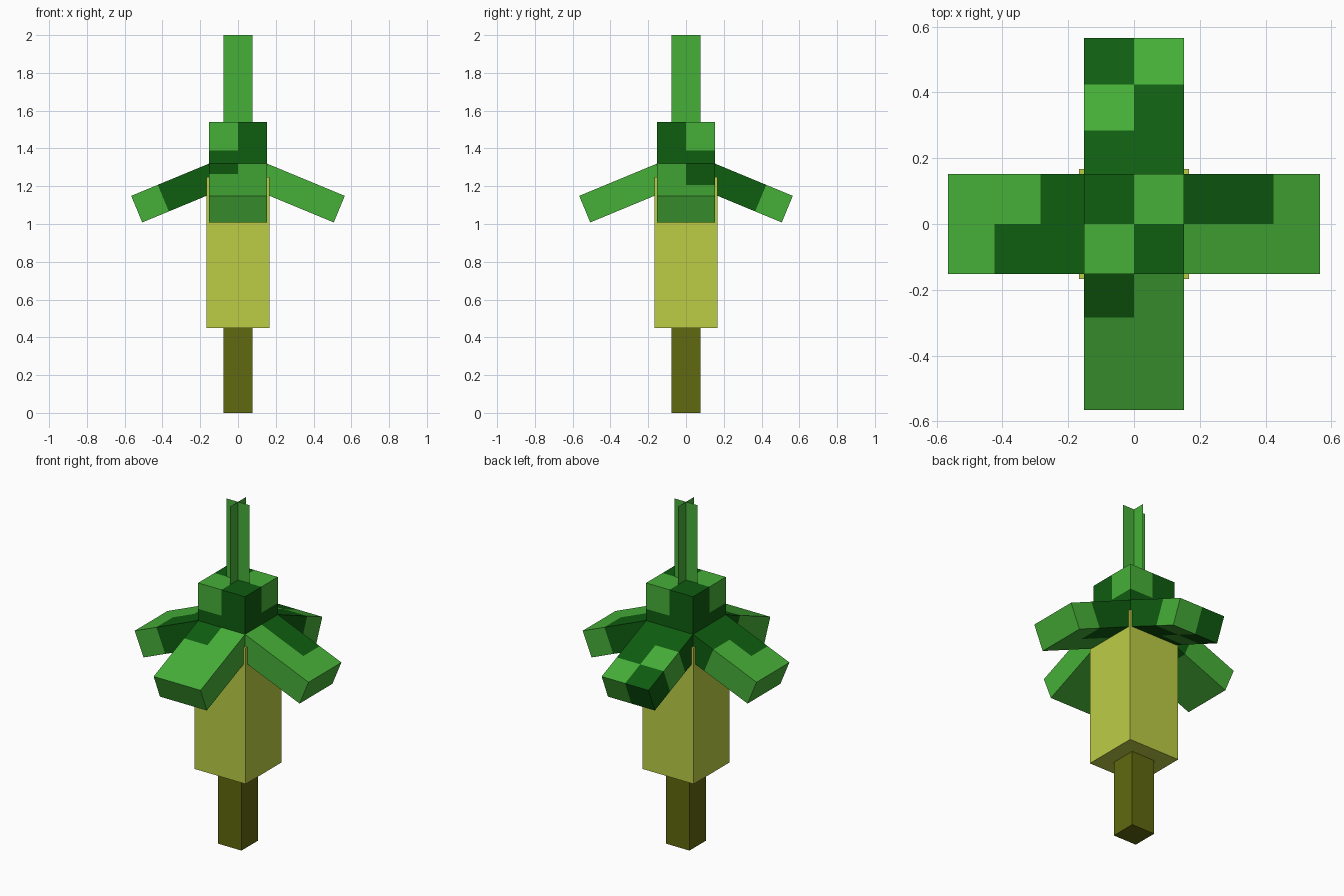
import bpy, bmesh, math
from mathutils import Matrix, Vector

if "Cube" in bpy.data.objects:
    bpy.data.objects.remove(bpy.data.objects["Cube"])

U = 0.0762                      # base grid unit of the blocky model


def material(name, rgb):
    def lin(c):
        c /= 255
        return c / 12.92 if c <= 0.04045 else ((c + 0.055) / 1.055) ** 2.4
    m = bpy.data.materials.new(name)
    m.diffuse_color = (*[lin(c) for c in rgb], 1)
    m.use_nodes = True
    m.node_tree.nodes["Principled BSDF"].inputs["Base Color"].default_value = m.diffuse_color
    return m


LIGHT = material("leaf_green", (70, 175, 56))
DARK = material("deep_green", (15, 93, 16))
YELLOW = material("pale_yellow_green", (188, 205, 70))
OLIVE = material("olive_brown", (96, 104, 14))


def finish(name, bm, mats, rule=None, matrix=None):
    """Colour faces by a rule, place the mesh and link it."""
    bm.normal_update()
    if rule:
        for f in bm.faces:
            f.material_index = rule(f.calc_center_median(), f.normal)
    if matrix:
        bm.transform(matrix)
    me = bpy.data.meshes.new(name)
    bm.to_mesh(me)
    bm.free()
    for m in mats:
        me.materials.append(m)
    ob = bpy.data.objects.new(name, me)
    bpy.context.collection.objects.link(ob)
    return ob


def box(lo, hi, cuts=()):
    """Box between two corners, sliced at (axis, value) cuts."""
    lo, hi = Vector(lo), Vector(hi)
    bm = bmesh.new()
    bmesh.ops.create_cube(bm, size=1, matrix=Matrix.Translation((lo + hi) / 2)
                          @ Matrix.Diagonal((*(hi - lo), 1)))
    for axis, value in cuts:
        co, no = Vector(), Vector()
        co[axis], no[axis] = value, 1
        bmesh.ops.bisect_plane(bm, geom=bm.verts[:] + bm.edges[:] + bm.faces[:],
                               plane_co=co, plane_no=no)
    return bm


# Stem and body
finish("stem", box((-U, -U, 0), (U, U, 0.452)), [OLIVE])
finish("body", box((-0.167, -0.167, 0.45), (0.167, 0.167, 1.25)), [YELLOW])

# Cap: light upper blocks on two opposite corners, dark elsewhere
W = 2 * U
CAP_TOP = 1.541
finish("cap", box((-W, -W, CAP_TOP - 4 * U), (W, W, CAP_TOP),
                  [(0, 0), (1, 0), (2, CAP_TOP - 2 * U)]),
       [LIGHT, DARK],
       lambda c, n: 0 if c.x * c.y > 0 and c.z > CAP_TOP - 2 * U else 1)

# Drooping leaves: colour rows from base to tip for the +y half, -y half
LEAVES = {
    "right_leaf": (0, "DDL", "LLL"),
    "back_leaf": (90, "DLD", "DDL"),
    "left_leaf": (180, "DDL", "DLL"),
    "front_leaf": (270, "LLL", "DLL"),
}
for name, (turn, plus, minus) in LEAVES.items():
    def rule(c, n, plus=plus, minus=minus, name=name):
        row = min(2, max(0, int(c.x / W)))
        if name == "left_leaf" and n.z < -0.5:
            return int(row == 0)        # plain underside past the base
        return int((plus if c.y > 0 else minus)[row] == "D")
    place = (Matrix.Rotation(math.radians(turn), 4, 'Z')
             @ Matrix.Translation((0.143, 0, 1.324))
             @ Matrix.Rotation(math.radians(22.5), 4, 'Y'))
    finish(name, box((0, -W, -W), (3 * W, W, 0), [(1, 0), (0, W), (0, 2 * W)]),
           [LIGHT, DARK], rule, place)

# Sprout: two crossed flat blades
for name, turn in (("sprout_blade_a", 0), ("sprout_blade_b", 90)):
    bm = bmesh.new()
    bm.faces.new([bm.verts.new(p) for p in
                  ((-U, 0, CAP_TOP), (U, 0, CAP_TOP), (U, 0, 2), (-U, 0, 2))])
    finish(name, bm, [LIGHT],
           matrix=Matrix.Rotation(math.radians(turn), 4, 'Z'))
